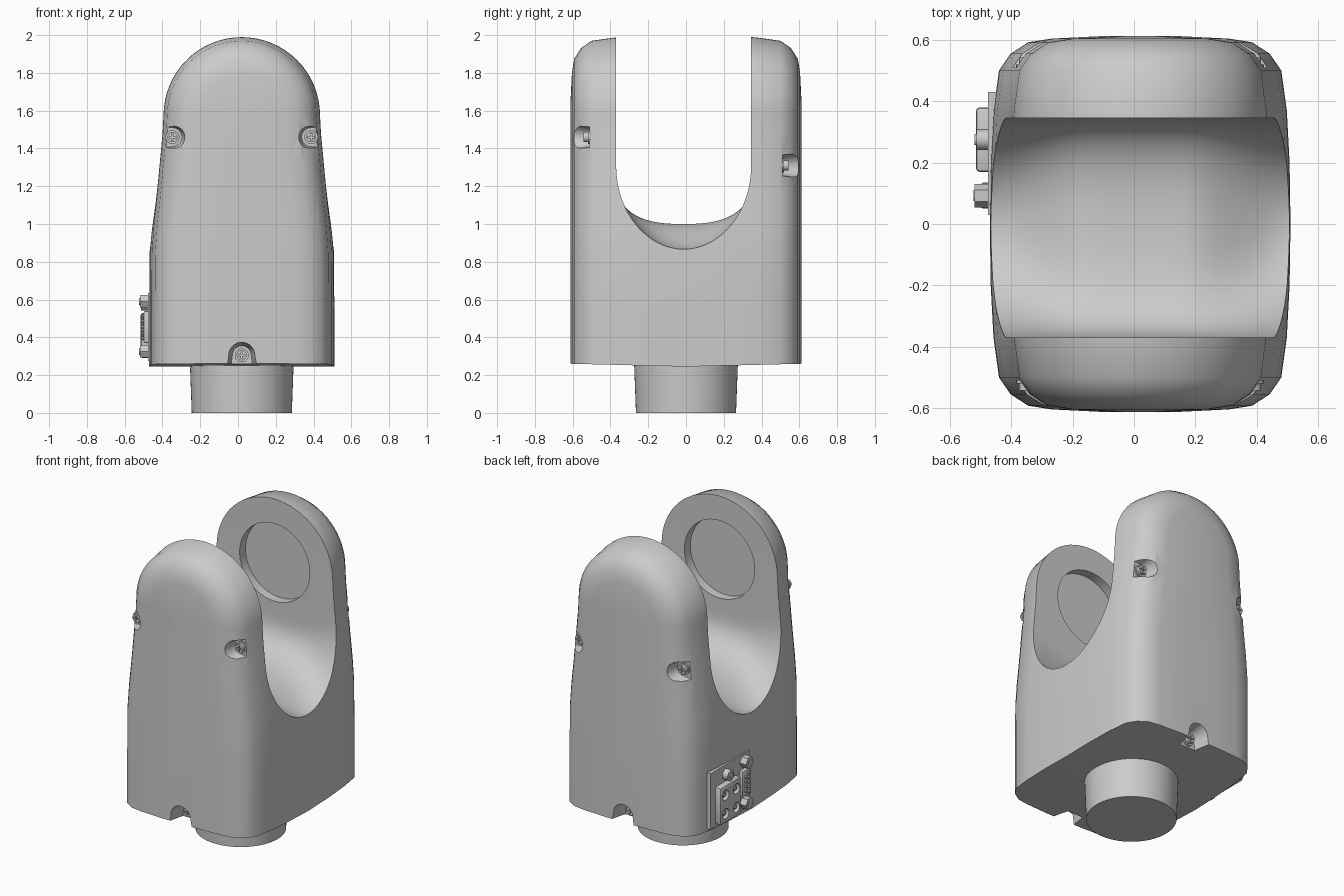
import bpy, bmesh, math
from mathutils import Matrix, Vector

if "Cube" in bpy.data.objects:
    bpy.data.objects.remove(bpy.data.objects["Cube"])

CX = 0.02  # the housing axis sits slightly right of the connector side


def finish(name, bm, smooth=True):
    bmesh.ops.recalc_face_normals(bm, faces=bm.faces)
    me = bpy.data.meshes.new(name)
    bm.to_mesh(me)
    bm.free()
    ob = bpy.data.objects.new(name, me)
    bpy.context.collection.objects.link(ob)
    if smooth:
        shade(ob)
    return ob


def shade(ob, angle=30):
    bpy.ops.object.select_all(action='DESELECT')
    ob.select_set(True)
    bpy.context.view_layer.objects.active = ob
    bpy.ops.object.shade_smooth_by_angle(angle=math.radians(angle))


def loft(name, rings, smooth=False):
    bm = bmesh.new()
    vs = [[bm.verts.new(p) for p in r] for r in rings]
    n = len(vs[0])
    for a, b in zip(vs, vs[1:]):
        for i in range(n):
            j = (i + 1) % n
            bm.faces.new((a[i], a[j], b[j], b[i]))
    bm.faces.new(vs[0])
    bm.faces.new(vs[-1])
    return finish(name, bm, smooth)


def cyl(name, loc, r1, r2, depth, axis='Z', n=48):
    bm = bmesh.new()
    rot = {'Z': Matrix(), 'X': Matrix.Rotation(math.pi / 2, 4, 'Y'),
           'Y': Matrix.Rotation(-math.pi / 2, 4, 'X')}[axis]
    bmesh.ops.create_cone(bm, cap_ends=True, segments=n, radius1=r1, radius2=r2,
                          depth=depth, matrix=Matrix.Translation(loc) @ rot)
    return finish(name, bm)


def box(name, lo, hi, bevel=0):
    lo, hi = Vector(lo), Vector(hi)
    bm = bmesh.new()
    bmesh.ops.create_cube(bm, size=1, matrix=Matrix.Translation((lo + hi) / 2)
                          @ Matrix.Diagonal((*(hi - lo), 1)))
    if bevel:
        bmesh.ops.bevel(bm, geom=bm.edges[:], offset=bevel, segments=2,
                        profile=0.5, affect='EDGES')
    return finish(name, bm)


def cut(target, cutter):
    cutter.hide_render = True
    m = target.modifiers.new("cut", 'BOOLEAN')
    m.operation, m.solver, m.object = 'DIFFERENCE', 'EXACT', cutter
    bpy.context.view_layer.objects.active = target
    bpy.ops.object.modifier_apply(modifier=m.name)
    bpy.data.objects.remove(cutter)


# Housing: arch profiles lofted front to back, inset towards both ends
SIDE = [(.49, .25), (.49, .55), (.488, .85), (.477, 1.0), (.46, 1.16), (.445, 1.32), (.43, 1.48)]
STEPS = [(.612, .36), (.604, .2), (.592, .125), (.555, .068), (.5, .03), (.37, .012), (.2, .003)]


def arch(y, d):
    zb = .245 + .015 * abs(y) / .6
    half = [(hx - d, max(z, zb) if z > .25 else zb) for hx, z in SIDE]
    arc = [((.425 - d) * math.cos(a), 1.575 + (.425 - d) * math.sin(a))
           for a in (math.pi * i / 32 for i in range(33))]
    pts = half + arc + [(-x, z) for x, z in reversed(half)]
    return [(CX + x, y, z) for x, z in pts]


rings = [arch(-y, d) for y, d in STEPS] + [arch(0, 0)] + [arch(y, d) for y, d in reversed(STEPS)]
housing = loft("yoke_housing", rings)


# Saddle-shaped slot between the two arms
def slot_section(x):
    t = min(1, max(0, (abs(x) - .17) / .3))
    t = t * t * (3 - 2 * t) * .5 + t * .5
    zb, h, n = 1.0 - .135 * t, .25 + .2 * t, 2.6 - .6 * t
    pts = [(CX + x, .345, 2.3), (CX + x, -.37, 2.3)]
    for i in range(33):
        a = math.pi * i / 32
        c, s = math.cos(a), max(0, math.sin(a))
        y = -math.copysign(abs(c) ** (2 / n), c) * .3575 - .0125
        pts.append((CX + x, y, zb + h * (1 - s ** (2 / n))))
    return pts


cut(housing, loft("slot_cutter", [slot_section(-.6 + 1.2 * i / 24) for i in range(25)]))

# Round bearing recess in both arms
cut(housing, cyl("recess_cutter", (CX, -.0125, 1.58), .25, .25, .835, 'Y', 64))

# Screw: flanged head with a cross slot, one mesh shared by all six
bm = bmesh.new()
for r, d, y in ((.037, .012, -.006), (.027, .034, -.017)):
    bmesh.ops.create_cone(bm, cap_ends=True, segments=24, radius1=r, radius2=r, depth=d,
                          matrix=Matrix.Translation((0, y, 0)) @ Matrix.Rotation(math.pi / 2, 4, 'X'))
screw = finish("screw", bm)
for sx, sz in ((.018, .004), (.004, .018)):
    cut(screw, box("cross_cutter", (-sx, -.05, -sz), (sx, -.022, sz)))
shade(screw)


# D-shaped screw pockets, open towards the outer edge
def pocket(x, z, side, out):
    ox, oz = out
    rs = []
    for y, r in ((.51, .05), (.66, .078)):
        loc = [(.2, -r * 1.5)] + [(-r * math.sin(a), -r * math.cos(a))
                                  for a in (math.pi * i / 16 for i in range(17))] + [(.2, r * 1.5)]
        rs.append([(x + u * ox - v * oz, side * y, z + u * oz + v * ox) for u, v in loc])
    cut(housing, loft("pocket_cutter", rs))
    s = bpy.data.objects.new("housing_screw", screw.data)
    s.location = (x, side * .508, z)
    s.rotation_euler.z = 0 if side < 0 else math.pi
    bpy.context.collection.objects.link(s)


for side, z in ((-1, 1.46), (1, 1.31)):
    for sx in (-1, 1):
        pocket(CX + sx * .367, z, side, (sx, 0))
    pocket(CX, .305, side, (0, -1))
bpy.data.objects.remove(screw)
shade(housing)

# Base spigot
cyl("base_spigot", (CX, 0, .135), .265, .275, .27, n=64)

# Connector panel on the left side
box("connector_plate", (-.476, .03, .275), (-.43, .43, .635))
block = box("power_block", (-.515, .17, .29), (-.45, .38, .53), .012)
for y in (.22, .33):
    for z in (.35, .47):
        cut(block, cyl("socket_cutter", (-.515, y, z), .032, .032, .05, 'X', 24))
        cyl("socket_pin", (-.495, y, z), .012, .012, .03, 'X', 12)
shade(block)
cyl("round_socket", (-.488, .275, .575), .034, .034, .05, 'X', 24)
cyl("round_socket_tip", (-.505, .275, .575), .018, .018, .03, 'X', 16)
box("data_connector", (-.5, .05, .37), (-.45, .135, .54), .01)
for y, count in ((.077, 5), (.108, 4)):
    for i in range(count):
        z = .455 + (i - (count - 1) / 2) * .03
        cyl("data_pin", (-.503, y, z), .009, .009, .02, 'X', 8)
for z in (.325, .59):
    cyl("jack_screw", (-.49, .0925, z), .038, .038, .06, 'X', 6)
    cyl("jack_screw_tip", (-.515, .0925, z), .018, .018, .016, 'X', 16)
